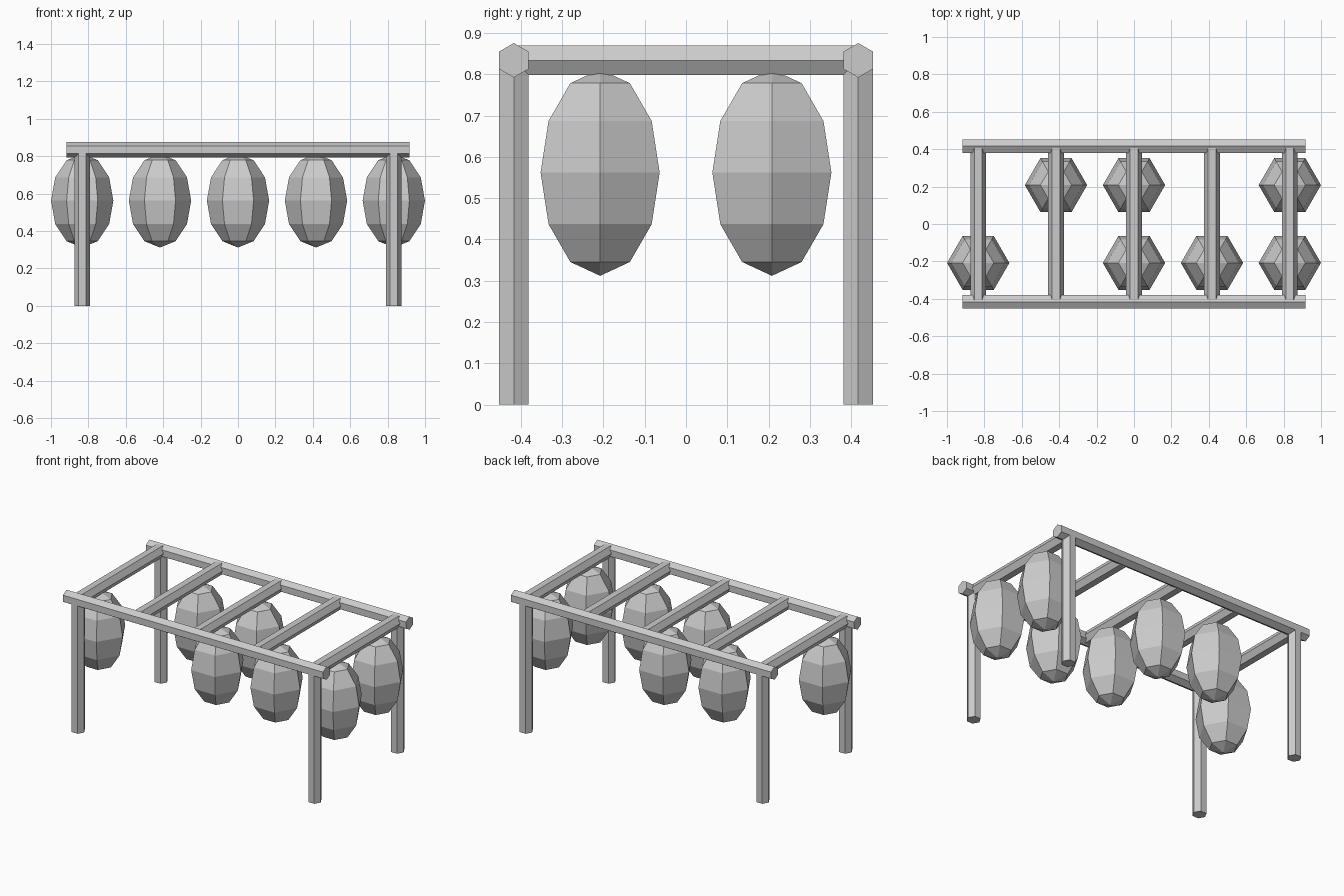
import bpy, bmesh
from math import sin, cos, pi

if "Cube" in bpy.data.objects:
    bpy.data.objects.remove(bpy.data.objects["Cube"])

SIDES = 6
BAR_R = 0.0417
RAIL_Y, RAIL_Z = 0.417, 0.834
RUNG_X = [-0.833, -0.417, 0.0, 0.417, 0.833]


def lathe(name, profile, loc, rot=(0, 0, 0)):
    """Six-sided solid from (radius, z) pairs, corners on the local x axis."""
    bm = bmesh.new()
    rings = []
    for r, z in profile:
        rings.append([bm.verts.new((r * cos(2 * pi * i / SIDES), r * sin(2 * pi * i / SIDES), z))
                      for i in range(SIDES)])
    for a, b in zip(rings, rings[1:]):
        for i in range(SIDES):
            j = (i + 1) % SIDES
            bm.faces.new((a[i], a[j], b[j], b[i]))
    if profile[0][0] > 0:
        bm.faces.new(rings[0][::-1])
        bm.faces.new(rings[-1])
    bmesh.ops.remove_doubles(bm, verts=bm.verts, dist=1e-5)
    bmesh.ops.recalc_face_normals(bm, faces=bm.faces)
    me = bpy.data.meshes.new(name)
    bm.to_mesh(me)
    bm.free()
    ob = bpy.data.objects.new(name, me)
    ob.location, ob.rotation_euler = loc, rot
    bpy.context.collection.objects.link(ob)
    return ob


def bar(half):
    return [(BAR_R, -half), (BAR_R, half)]


# Long rails and corner legs
for side, sy in (("front", -1), ("back", 1)):
    lathe(f"{side}_long_rail", bar(0.916), (0, sy * RAIL_Y, RAIL_Z), (0, pi / 2, 0))
    for end, sx in (("left", -1), ("right", 1)):
        lathe(f"{side}_{end}_leg", bar(0.41), (sx * 0.833, sy * RAIL_Y, 0.41))

# Cross rungs
for n, x in enumerate(RUNG_X):
    lathe(f"rung_{n + 1}", bar(RAIL_Y), (x, 0, RAIL_Z), (pi / 2, 0, 0))

# Hanging pods: low-poly ellipsoids under selected rungs
pod = [(max(0, 0.1665 * sin(pi * k / 6)) if 0 < k < 6 else 0, -0.25 * cos(pi * k / 6))
       for k in range(7)]
for side, y, slots in (("front", -0.208, (0, 2, 3, 4)), ("back", 0.208, (1, 2, 4))):
    for s in slots:
        lathe(f"{side}_hanging_pod_{s + 1}", pod, (RUNG_X[s], y, 0.562))
